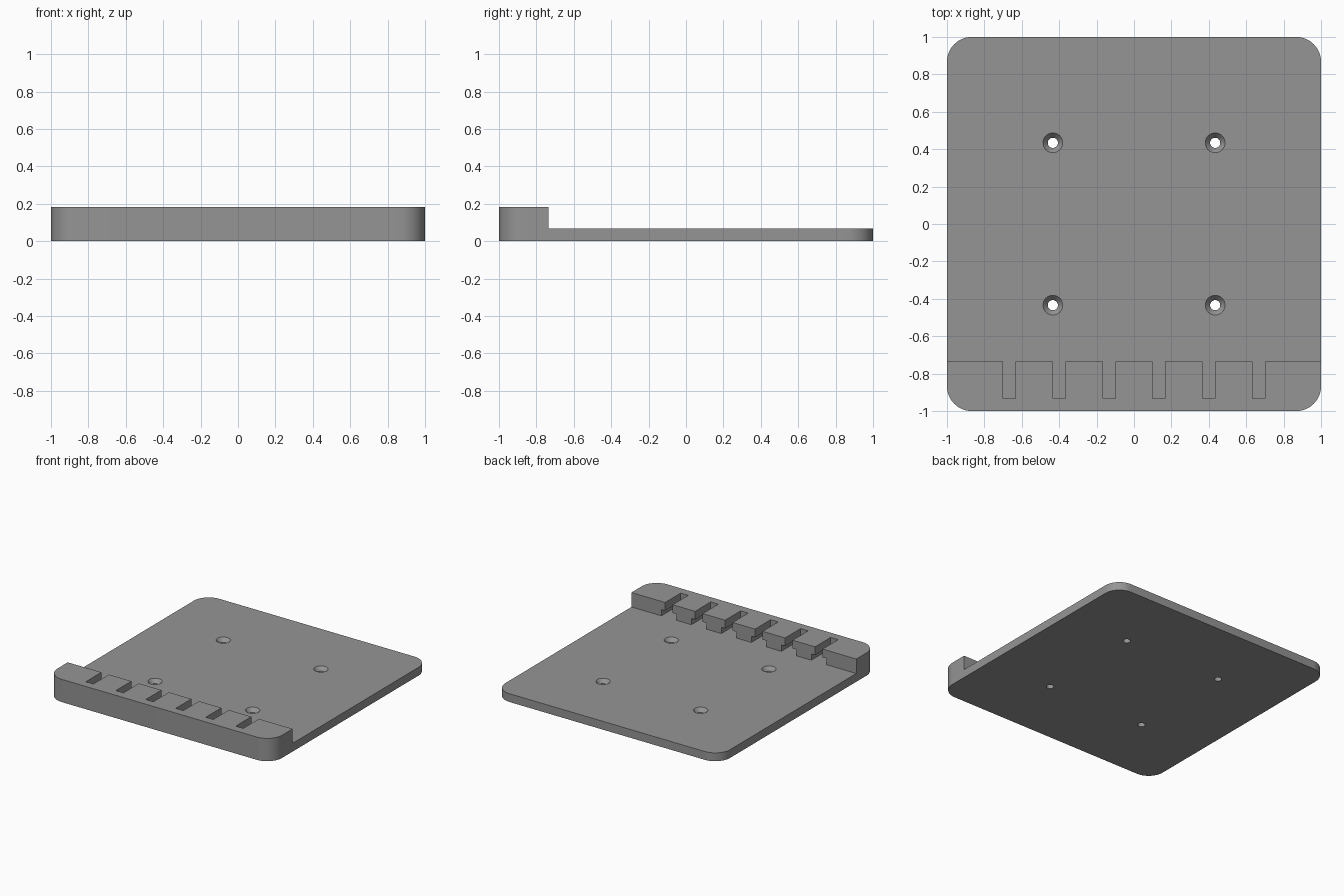
import bpy, bmesh, math
from mathutils import Vector

if "Cube" in bpy.data.objects:
    bpy.data.objects.remove(bpy.data.objects["Cube"])

PLATE = 0.0667     # plate thickness
TOP = 0.183        # height of the front rail
RAIL_Y = -0.735    # rear face of the rail

grey = bpy.data.materials.new("grey")
grey.diffuse_color = (0.3, 0.3, 0.3, 1)
grey.use_nodes = True
grey.node_tree.nodes["Principled BSDF"].inputs["Base Color"].default_value = grey.diffuse_color


def prism(name, points, offset):
    """Closed solid made by extruding a flat outline along offset."""
    bm = bmesh.new()
    face = bm.faces.new([bm.verts.new(p) for p in points])
    ext = bmesh.ops.extrude_face_region(bm, geom=[face])
    moved = [g for g in ext["geom"] if isinstance(g, bmesh.types.BMVert)]
    bmesh.ops.translate(bm, vec=Vector(offset), verts=moved)
    return finish(name, bm)


def finish(name, bm):
    bmesh.ops.recalc_face_normals(bm, faces=bm.faces)
    mesh = bpy.data.meshes.new(name)
    bm.to_mesh(mesh)
    bm.free()
    mesh.materials.append(grey)
    obj = bpy.data.objects.new(name, mesh)
    bpy.context.collection.objects.link(obj)
    return obj


def cut(target, cutter):
    """Subtract the cutter from the target, then remove the cutter."""
    cutter.hide_render = True
    mod = target.modifiers.new("cut", 'BOOLEAN')
    mod.operation = 'DIFFERENCE'
    mod.solver = 'EXACT'
    mod.object = cutter
    bpy.context.view_layer.objects.active = target
    bpy.ops.object.modifier_apply(modifier=mod.name)
    bpy.data.objects.remove(cutter, do_unlink=True)


# Rounded square block
R, N = 0.133, 12
outline = []
for i, (sx, sy) in enumerate([(1, 1), (-1, 1), (-1, -1), (1, -1)]):
    for k in range(N + 1):
        a = math.pi / 2 * (i + k / N)
        outline.append((sx * (1 - R) + R * math.cos(a),
                        sy * (1 - R) + R * math.sin(a), 0))
plate = prism("slotted_plate", outline, (0, 0, TOP))

# Lower the plate behind the front rail
shelf = [(-1.2, RAIL_Y, PLATE), (1.2, RAIL_Y, PLATE),
         (1.2, 1.2, PLATE), (-1.2, 1.2, PLATE)]
cut(plate, prism("shelf_cutter", shelf, (0, 0, 0.5)))

# Six T-slots in the rail: narrow at the top, wide underneath
NARROW, WIDE, STEP = 0.0335, 0.0667, PLATE + 0.05
for i in range(6):
    x = (i - 2.5) * 0.2667
    half = [(WIDE, PLATE), (WIDE, STEP), (NARROW, STEP), (NARROW, 0.3)]
    tee = half + [(-w, z) for w, z in reversed(half)]
    cut(plate, prism("slot_cutter", [(x + w, -0.933, z) for w, z in tee],
                     (0, 0.25, 0)))

# Four countersunk screw holes
profile = [(0, -0.05), (0.027, -0.05), (0.027, PLATE - 0.03),
           (0.053, PLATE), (0.053, 0.1), (0, 0.1)]
for sx in (-1, 1):
    for sy in (-1, 1):
        bm = bmesh.new()
        vs = [bm.verts.new((sx * 0.434 + r, sy * 0.434, z)) for r, z in profile]
        es = [bm.edges.new(p) for p in zip(vs, vs[1:])]
        bmesh.ops.spin(bm, geom=vs + es, cent=(sx * 0.434, sy * 0.434, 0),
                       axis=(0, 0, 1), angle=2 * math.pi, steps=32)
        bmesh.ops.remove_doubles(bm, verts=bm.verts, dist=1e-5)
        cut(plate, finish("hole_cutter", bm))

# Smooth corners and holes, crisp edges
bpy.ops.object.select_all(action='DESELECT')
plate.select_set(True)
bpy.context.view_layer.objects.active = plate
bpy.ops.object.shade_smooth_by_angle(angle=math.radians(30))
